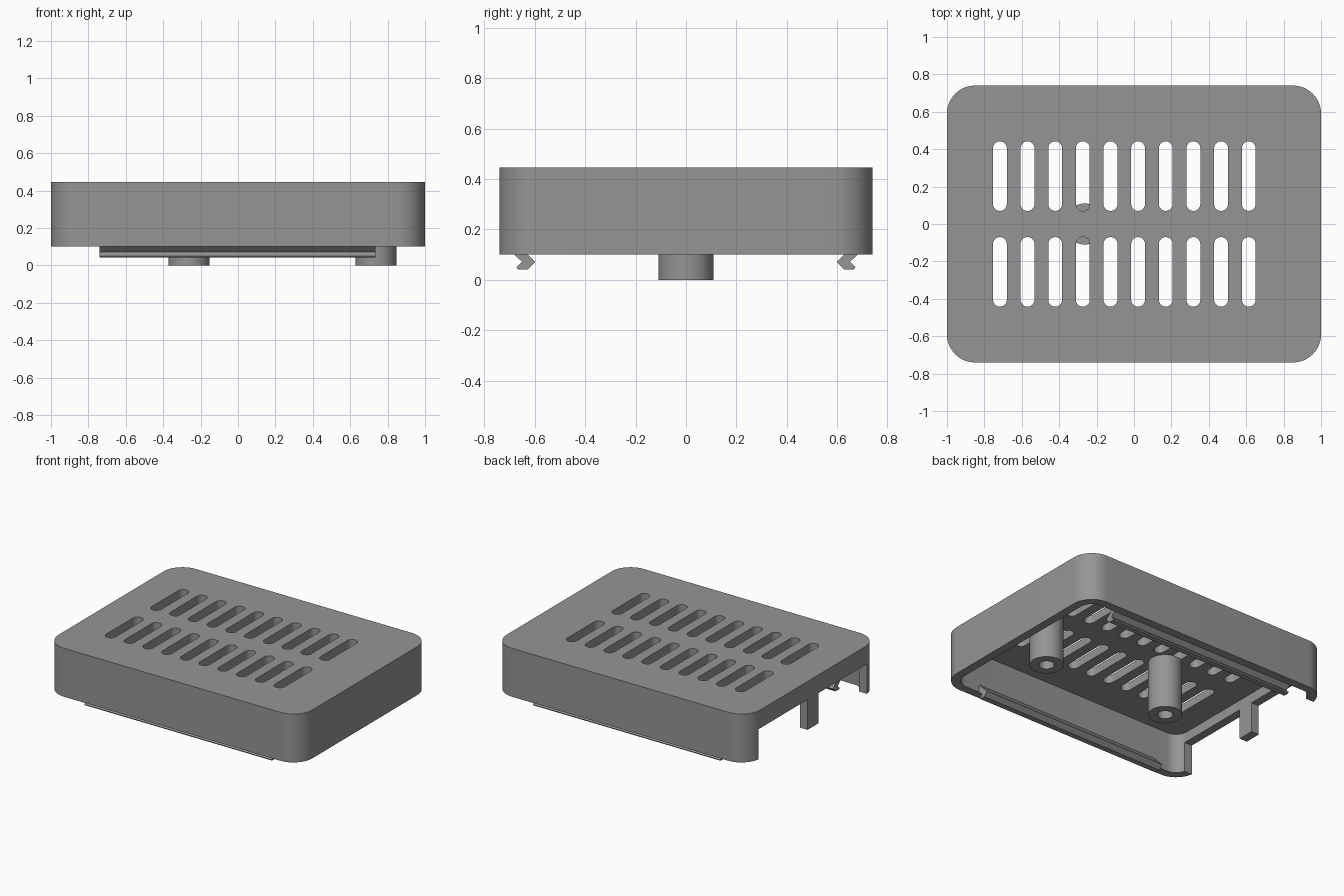
import bpy, bmesh, math

if "Cube" in bpy.data.objects:
    bpy.data.objects.remove(bpy.data.objects["Cube"])

grey = bpy.data.materials.new("plain grey")
grey.diffuse_color = (0.30, 0.30, 0.30, 1)
grey.use_nodes = True
grey.node_tree.nodes["Principled BSDF"].inputs["Base Color"].default_value = grey.diffuse_color


def rounded_rect(cx, cy, hx, hy, r, seg):
    """Outline of a rectangle with rounded corners, counter-clockwise."""
    pts = []
    for i, (sx, sy) in enumerate([(1, 1), (-1, 1), (-1, -1), (1, -1)]):
        for k in range(seg + 1):
            a = math.pi / 2 * (i + k / seg)
            p = (cx + sx * (hx - r) + r * math.cos(a), cy + sy * (hy - r) + r * math.sin(a))
            if not pts or math.dist(p, pts[-1]) > 1e-5:
                pts.append(p)
    if math.dist(pts[0], pts[-1]) < 1e-5:
        pts.pop()
    return pts


def add_prism(bm, base, offset):
    """Extrude a planar outline of 3D points along an offset."""
    face = bm.faces.new([bm.verts.new(p) for p in base])
    out = bmesh.ops.extrude_face_region(bm, geom=[face])
    bmesh.ops.translate(bm, vec=offset, verts=[v for v in out["geom"] if isinstance(v, bmesh.types.BMVert)])


def upright(bm, outline, z0, z1):
    add_prism(bm, [(x, y, z0) for x, y in outline], (0, 0, z1 - z0))


def finish(name, bm, hidden=False):
    bmesh.ops.recalc_face_normals(bm, faces=bm.faces)
    me = bpy.data.meshes.new(name)
    bm.to_mesh(me)
    bm.free()
    me.materials.append(grey)
    ob = bpy.data.objects.new(name, me)
    bpy.context.collection.objects.link(ob)
    ob.hide_render = hidden
    if hidden:
        ob.hide_set(True)
    return ob


def cut(ob, cutter):
    mod = ob.modifiers.new("cut", "BOOLEAN")
    mod.operation, mod.solver, mod.object = "DIFFERENCE", "EXACT", cutter


def bake(ob):
    """Apply the cuts, drop the cutters and smooth the round parts."""
    bpy.context.view_layer.update()
    me = bpy.data.meshes.new_from_object(ob.evaluated_get(bpy.context.evaluated_depsgraph_get()))
    cutters = [m.object for m in ob.modifiers]
    ob.modifiers.clear()
    ob.data = me
    for c in cutters:
        bpy.data.objects.remove(c)
    bpy.ops.object.select_all(action="DESELECT")
    ob.select_set(True)
    bpy.context.view_layer.objects.active = ob
    bpy.ops.object.shade_smooth_by_angle(angle=math.radians(30))


BOTTOM, ROOF, TOP, WALL = 0.10, 0.385, 0.445, 0.06

# Case shell: rounded box, open underneath
bm = bmesh.new()
upright(bm, rounded_rect(0, 0, 1, 0.74, 0.15, 12), BOTTOM, TOP)
case = finish("case_shell", bm)

bm = bmesh.new()
upright(bm, rounded_rect(0, 0, 1 - WALL, 0.74 - WALL, 0.09, 12), 0, ROOF)
cut(case, finish("cavity_cutter", bm, True))

# Two rows of vent slots
bm = bmesh.new()
for i in range(10):
    for side in (-1, 1):
        upright(bm, rounded_rect(-0.717 + i * 0.1478, side * 0.256, 0.037, 0.186, 0.037, 8), ROOF - 0.02, TOP + 0.05)
cut(case, finish("slot_cutter", bm, True))

# Port openings in the left end wall, either side of a central post
bm = bmesh.new()
for side in (-1, 1):
    upright(bm, rounded_rect(-1, side * 0.335, 0.09, 0.275, 0.0001, 1), 0, 0.315)
cut(case, finish("port_cutter", bm, True))
bake(case)

# Hollow screw posts hanging from the roof
for name, x in (("middle_screw_post", -0.262), ("right_screw_post", 0.737)):
    bm = bmesh.new()
    upright(bm, rounded_rect(x, 0, 0.11, 0.11, 0.11, 10), 0, ROOF + 0.001)
    post = finish(name, bm)
    bm = bmesh.new()
    upright(bm, rounded_rect(x, 0, 0.05, 0.05, 0.05, 8), -0.1, 0.3)
    cut(post, finish(name + "_hole", bm, True))
    bake(post)

# Snap clips along the long walls
clip = [(0.685, 0.105), (0.68, 0.10), (0.65, 0.071), (0.672, 0.05), (0.666, 0.042),
        (0.627, 0.042), (0.597, 0.071), (0.685, 0.159)]
for name, side in (("front_clip", -1), ("back_clip", 1)):
    bm = bmesh.new()
    add_prism(bm, [(-0.74, side * y, z) for y, z in clip], (1.475, 0, 0))
    finish(name, bm)
